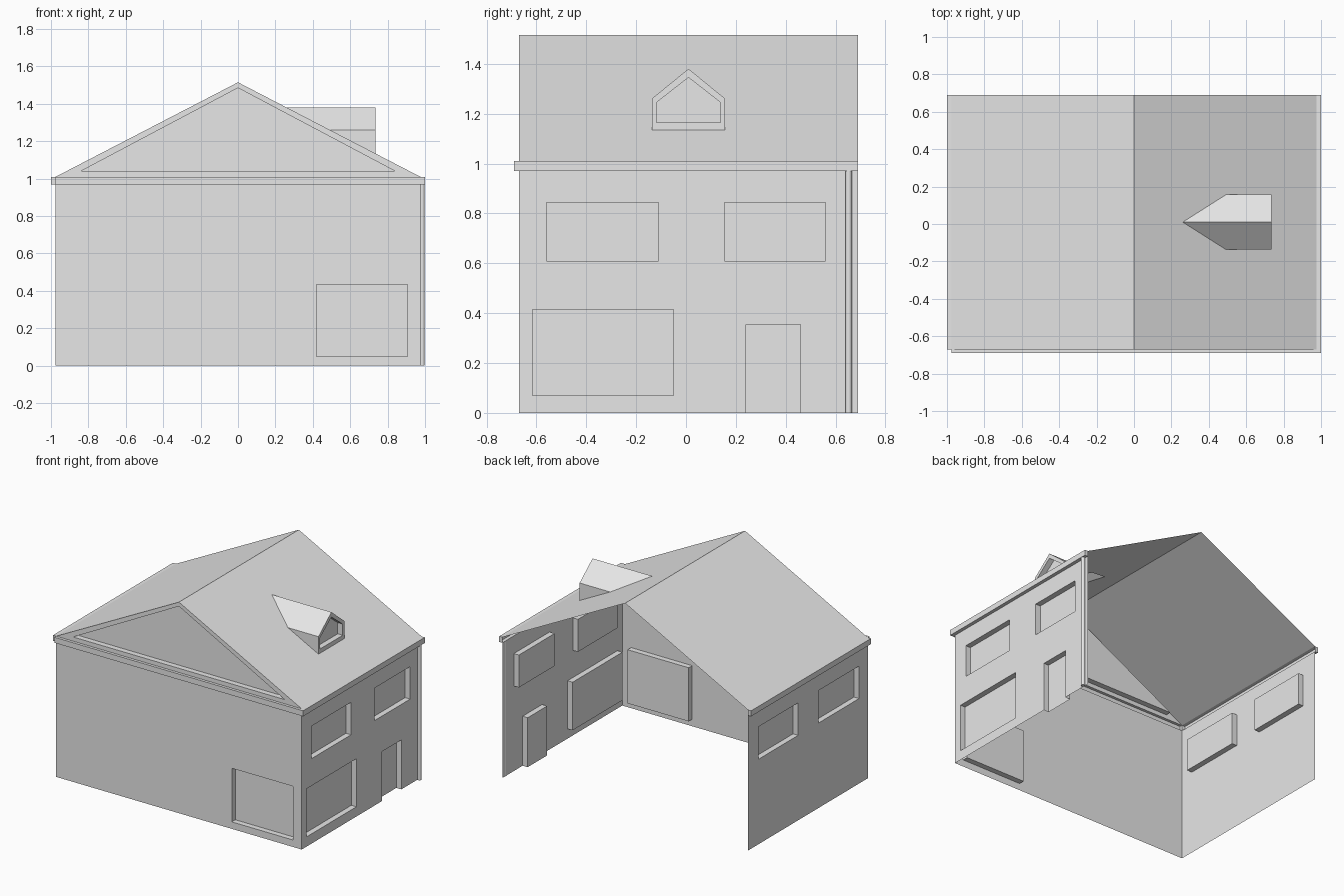
import bpy, bmesh
from mathutils import Vector

cube = bpy.data.objects.get("Cube")
if cube:
    bpy.data.objects.remove(cube, do_unlink=True)

grey = bpy.data.materials.new("plain_grey")
grey.use_nodes = True
GREY = (0.8, 0.8, 0.8, 1)
grey.diffuse_color = GREY
grey.node_tree.nodes["Principled BSDF"].inputs["Base Color"].default_value = GREY

# Main dimensions
FRONT, BACK, SIDE = -0.67, 0.69, 0.975
EAVE_LOW, EAVE, RIDGE = 0.97, 1.01, 1.515
DEPTH = 0.04
MID = 0.01                       # dormer centre line


def finish(name, bm, outward):
    """Weld, orient the surface outward and make the object."""
    bmesh.ops.remove_doubles(bm, verts=bm.verts, dist=0.0005)
    bmesh.ops.recalc_face_normals(bm, faces=bm.faces)
    bm.normal_update()
    total = sum((f.normal * f.calc_area() for f in bm.faces), Vector())
    if total.dot(Vector(outward)) < 0:
        bmesh.ops.reverse_faces(bm, faces=bm.faces)
    mesh = bpy.data.meshes.new(name)
    bm.to_mesh(mesh)
    bm.free()
    mesh.materials.append(grey)
    obj = bpy.data.objects.new(name, mesh)
    bpy.context.collection.objects.link(obj)
    return obj


def add_face(bm, points):
    return bm.faces.new([bm.verts.new(p) for p in points])


def add_loop(bm, points):
    vs = [bm.verts.new(p) for p in points]
    return [bm.edges.new((vs[i - 1], vs[i])) for i in range(len(vs))]


def panel(name, place, outward, outline, holes=(), notches=()):
    """Sheet wall with recessed openings; a notch is open at its base."""
    bm = bmesh.new()
    edges = add_loop(bm, [place(u, v, 0) for u, v in outline])
    for hole in holes:
        edges += add_loop(bm, [place(u, v, 0) for u, v in hole])
    bmesh.ops.triangle_fill(bm, edges=edges, use_beauty=True,
                            normal=Vector(outward))
    for loop in list(holes) + list(notches):
        add_face(bm, [place(u, v, DEPTH) for u, v in loop])
        for i in range(len(loop)):
            a, b = loop[i - 1], loop[i]
            if loop in notches and a[1] == b[1] == 0:
                continue
            add_face(bm, [place(*a, 0), place(*b, 0),
                          place(*b, DEPTH), place(*a, DEPTH)])
    return finish(name, bm, outward)


def rect(u0, u1, v0, v1):
    return [(u0, v0), (u1, v0), (u1, v1), (u0, v1)]


def on_front(u, v, d):
    return Vector((u, FRONT + d, v))


def on_right(u, v, d):
    return Vector((SIDE - d, u, v))


def on_left(u, v, d):
    return Vector((d - SIDE, u, v))


# Walls: the rear is open
upper_windows = [rect(-0.56, -0.11, 0.61, 0.843), rect(0.155, 0.56, 0.61, 0.843)]
door = rect(0.24, 0.46, 0, 0.355)
panel("front_wall", on_front, (0, -1, 0), rect(-SIDE, SIDE, 0, EAVE_LOW),
      [rect(0.42, 0.905, 0.05, 0.435)])
panel("left_side_wall", on_right, (1, 0, 0),
      [(FRONT, 0), door[0], door[3], door[2], door[1],
       (BACK, 0), (BACK, EAVE_LOW), (FRONT, EAVE_LOW)],
      upper_windows + [rect(-0.615, -0.05, 0.07, 0.415)], [door])
panel("right_side_wall", on_left, (-1, 0, 0), rect(FRONT, BACK, 0, EAVE_LOW),
      [rect(-0.57, -0.11, 0.61, 0.843), rect(0.12, 0.57, 0.61, 0.843)])

# Front gable with sunken triangle
panel("front_gable", on_front, (0, -1, 0),
      [(-SIDE, EAVE), (SIDE, EAVE), (0, RIDGE)],
      [[(-0.84, 1.04), (0.84, 1.04), (0, 1.485)]])


# Eave bands, hollow towards the wall
def band(name, x0, x1, y0, y1, outward):
    bm = bmesh.new()
    bmesh.ops.create_cube(bm, size=1)
    for v in bm.verts:
        v.co = (x1 if v.co.x > 0 else x0, y1 if v.co.y > 0 else y0,
                EAVE if v.co.z > 0 else EAVE_LOW)
    bm.normal_update()
    inner = [f for f in bm.faces if f.normal.dot(Vector(outward)) < -0.9]
    bmesh.ops.delete(bm, geom=inner, context='FACES')
    finish(name, bm, outward)


band("front_eave", -SIDE, 1, -0.69, FRONT, (0, -1, 0))
band("left_eave", SIDE, 1, FRONT, BACK, (1, 0, 0))
band("right_eave", -1, -SIDE, FRONT, BACK, (-1, 0, 0))


# Roof, with an opening under the dormer
def roof_x(z):
    return SIDE * (RIDGE - z) / (RIDGE - EAVE)


DX, HALF = 0.735, 0.147
BASE, CHEEK, PEAK = RIDGE - DX * (RIDGE - EAVE) / SIDE, 1.26, 1.38

bm = bmesh.new()
add_face(bm, [(-SIDE, FRONT, EAVE), (0, FRONT, RIDGE), (0, BACK, RIDGE), (-SIDE, BACK, EAVE)])
for s, end in ((-1, FRONT), (1, BACK)):
    edge = MID + s * HALF
    add_face(bm, [(0, end, RIDGE), (SIDE, end, EAVE), (SIDE, MID, EAVE),
                  (DX, MID, BASE), (DX, edge, BASE), (roof_x(CHEEK), edge, CHEEK),
                  (roof_x(PEAK), MID, PEAK), (0, MID, RIDGE)])
finish("roof", bm, (0, 0, 1))

# Dormer roof and cheeks
bm = bmesh.new()
for s in (-1, 1):
    edge = MID + s * HALF
    add_face(bm, [(DX, MID, PEAK), (DX, edge, CHEEK),
                  (roof_x(CHEEK), edge, CHEEK), (roof_x(PEAK), MID, PEAK)])
    add_face(bm, [(DX, edge, BASE), (DX, edge, CHEEK), (roof_x(CHEEK), edge, CHEEK)])
finish("dormer_shell", bm, (0, 0, 1))


# Dormer front with sunken window
def house_shape(half, low, shoulder, top):
    return [(MID - half, low), (MID + half, low), (MID + half, shoulder),
            (MID, top), (MID - half, shoulder)]


panel("dormer_front", lambda u, v, d: Vector((DX - d, u, v)), (1, 0, 0),
      house_shape(HALF, BASE, CHEEK, PEAK),
      [house_shape(0.128, 1.165, 1.245, 1.345)])

# Drainpipe
bpy.ops.mesh.primitive_cylinder_add(vertices=16, radius=0.013, depth=EAVE_LOW,
                                    location=(0.985, 0.652, EAVE_LOW / 2))
pipe = bpy.context.object
pipe.name = "drainpipe"
pipe.data.materials.append(grey)
bpy.ops.object.shade_smooth_by_angle()
